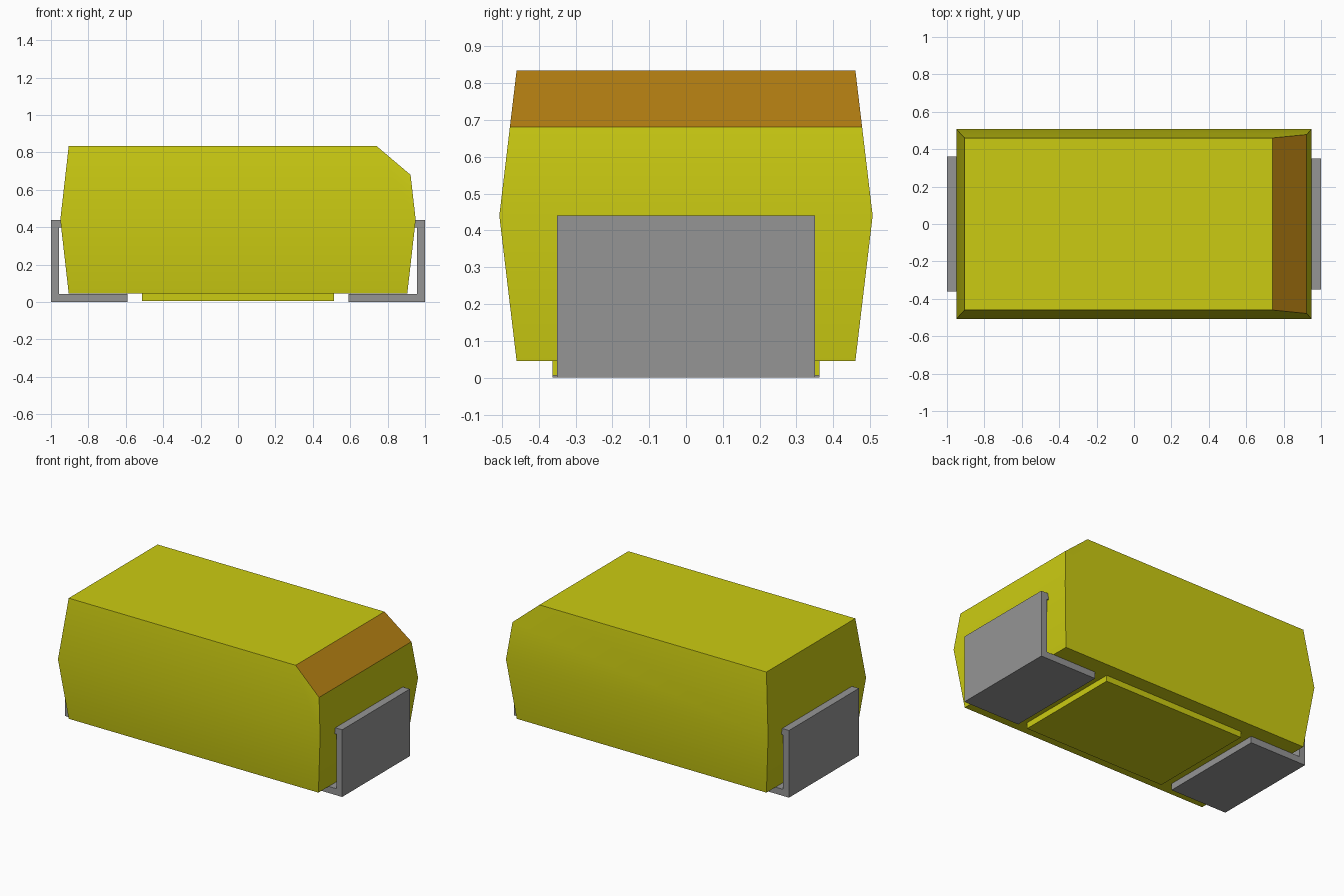
import bpy, bmesh, math
from mathutils import Vector

cube = bpy.data.objects.get("Cube")
if cube:
    bpy.data.objects.remove(cube, do_unlink=True)


def material(name, rgb):
    m = bpy.data.materials.new(name)
    m.use_nodes = True
    m.diffuse_color = (*rgb, 1)
    bsdf = m.node_tree.nodes["Principled BSDF"]
    bsdf.inputs["Base Color"].default_value = (*rgb, 1)
    bsdf.inputs["Roughness"].default_value = 0.6
    return m


yellow = material("yellow resin", (0.60, 0.60, 0.006))
orange = material("orange marking", (0.45, 0.21, 0.006))
grey = material("grey metal", (0.30, 0.30, 0.30))


def add_object(name, bm, *mats):
    bmesh.ops.recalc_face_normals(bm, faces=bm.faces)
    mesh = bpy.data.meshes.new(name)
    bm.to_mesh(mesh)
    bm.free()
    for m in mats:
        mesh.materials.append(m)
    ob = bpy.data.objects.new(name, mesh)
    bpy.context.collection.objects.link(ob)
    return ob


def loft(levels):
    """Stack of rectangles (half x, half y, z), capped at both ends."""
    bm = bmesh.new()
    rings = [[bm.verts.new((sx * hx, sy * hy, z))
              for sx, sy in ((-1, -1), (1, -1), (1, 1), (-1, 1))]
             for hx, hy, z in levels]
    for a, b in zip(rings, rings[1:]):
        for i in range(4):
            j = (i + 1) % 4
            bm.faces.new((a[i], a[j], b[j], b[i]))
    bm.faces.new(rings[0])
    bm.faces.new(rings[-1])
    return bm


# Body: widest at the waist, with one end edge cut off at a slant
bm = loft([(0.905, 0.46, 0.045), (0.95, 0.507, 0.44), (0.905, 0.46, 0.835)])
normal = Vector((0.155, 0, 0.183)).normalized()
cut = bmesh.ops.bisect_plane(
    bm, geom=bm.verts[:] + bm.edges[:] + bm.faces[:],
    plane_co=(0.74, 0, 0.835), plane_no=normal, clear_outer=True)
edges = [e for e in cut["geom_cut"] if isinstance(e, bmesh.types.BMEdge)]
bmesh.ops.holes_fill(bm, edges=edges, sides=0)
bmesh.ops.recalc_face_normals(bm, faces=bm.faces)
for f in bm.faces:
    f.normal_update()
    f.material_index = int(f.normal.dot(normal) > 0.99)  # slanted face only
body = add_object("body", bm, yellow, orange)
bpy.context.view_layer.objects.active = body
body.select_set(True)
bpy.ops.object.shade_smooth_by_angle(angle=math.radians(30))
body.select_set(False)

# Raised pad under the body
add_object("bottom_pad", loft([(0.512, 0.362, 0.006), (0.512, 0.362, 0.05)]), yellow)

# Bent metal terminals: foot, upright and a short tab into the body
PROFILE = [(0.59, 0), (1, 0), (1, 0.44), (0.93, 0.44), (0.93, 0.40),
           (0.958, 0.40), (0.958, 0.043), (0.59, 0.043)]


def terminal(name, side, half_width):
    bm = bmesh.new()
    face = bm.faces.new([bm.verts.new((side * x, -half_width, z)) for x, z in PROFILE])
    ext = bmesh.ops.extrude_face_region(bm, geom=[face], use_keep_orig=True)
    verts = [v for v in ext["geom"] if isinstance(v, bmesh.types.BMVert)]
    bmesh.ops.translate(bm, verts=verts, vec=(0, 2 * half_width, 0))
    add_object(name, bm, grey)


terminal("left_terminal", 1, 0.35)
terminal("right_terminal", -1, 0.362)
